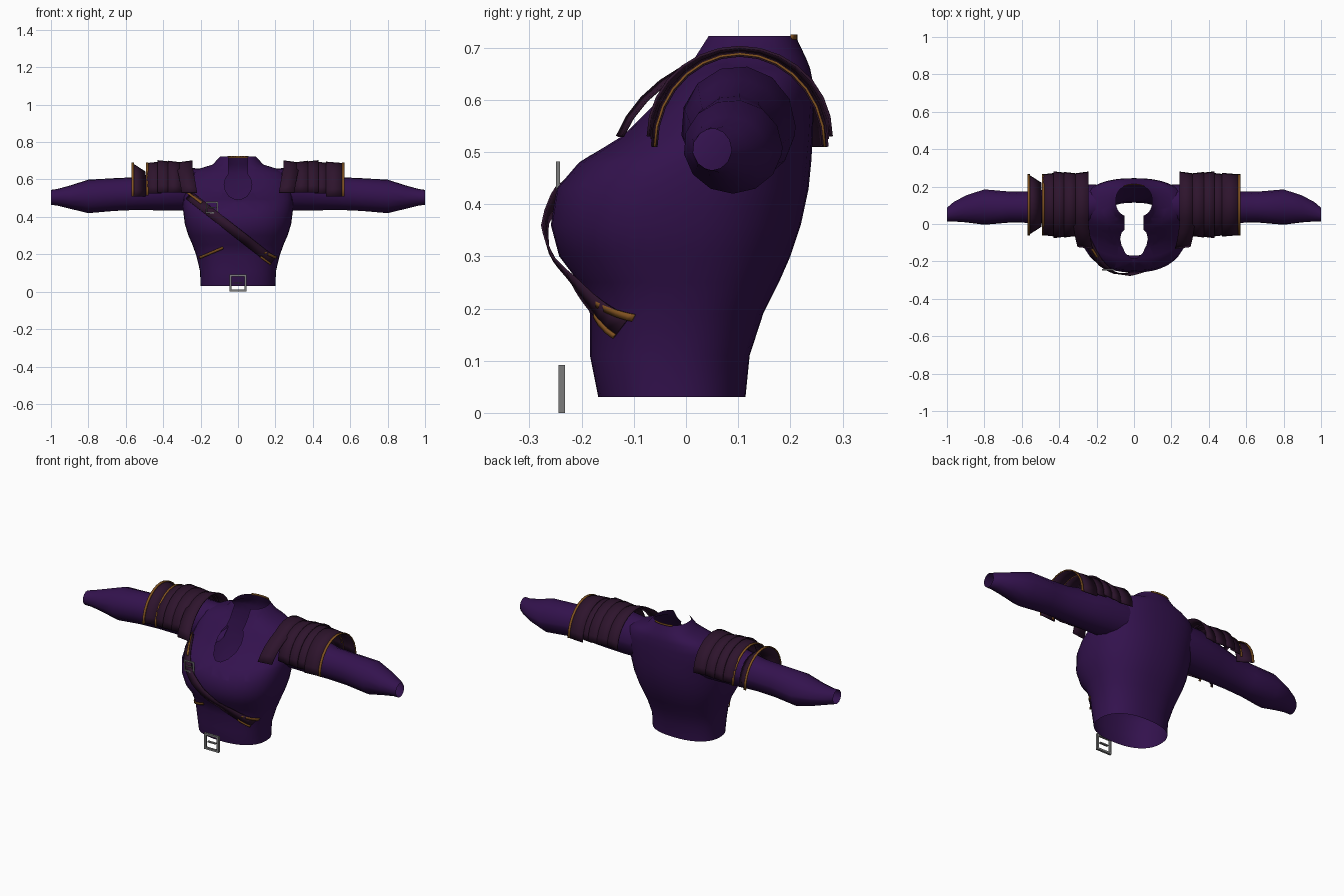
import bpy, bmesh, math
from mathutils import Vector
from mathutils.bvhtree import BVHTree

if "Cube" in bpy.data.objects:
    bpy.data.objects.remove(bpy.data.objects["Cube"])


def material(name, rgb):
    m = bpy.data.materials.new(name)
    m.use_nodes = True
    m.diffuse_color = (*rgb, 1)
    m.node_tree.nodes["Principled BSDF"].inputs["Base Color"].default_value = (*rgb, 1)
    return m


PURPLE = material("purple cloth", (0.033, 0.006, 0.075))
PLUM = material("plum leather", (0.027, 0.007, 0.026))
GOLD = material("gold trim", (0.22, 0.085, 0.015))
GREY = material("grey metal", (0.2, 0.2, 0.2))


def finish(bm, name, mat, thick=0, angle=40):
    bmesh.ops.recalc_face_normals(bm, faces=bm.faces[:])
    me = bpy.data.meshes.new(name)
    bm.to_mesh(me)
    bm.free()
    ob = bpy.data.objects.new(name, me)
    bpy.context.collection.objects.link(ob)
    me.materials.append(mat)
    bpy.ops.object.select_all(action="DESELECT")
    ob.select_set(True)
    bpy.context.view_layer.objects.active = ob
    bpy.ops.object.shade_smooth_by_angle(angle=math.radians(angle))
    if thick:
        mod = ob.modifiers.new("thickness", "SOLIDIFY")
        mod.thickness = thick
        mod.offset = 0
    return ob


def loft(rows, closed=False):
    """Skin a list of equally long point rows."""
    bm = bmesh.new()
    rows = [[bm.verts.new(p) for p in r] for r in rows]
    n = len(rows[0])
    for a, b in zip(rows, rows[1:]):
        for i in range(n if closed else n - 1):
            j = (i + 1) % n
            bm.faces.new((a[i], a[j], b[j], b[i]))
    return bm


def power(v, p):
    return math.copysign(abs(v) ** p, v)


def body_ring(z, hx, yf, yb, angles):
    c, h = (yf + yb) / 2, (yb - yf) / 2
    return [(hx * power(math.cos(a), 0.85), c + h * power(math.sin(a), 0.85), z)
            for a in angles]


# torso: height, half width, front and back depth
TORSO = [(0.03, 0.20, -0.168, 0.114), (0.11, 0.203, -0.184, 0.122),
         (0.19, 0.222, -0.184, 0.148), (0.25, 0.243, -0.205, 0.178),
         (0.30, 0.265, -0.243, 0.200), (0.36, 0.284, -0.259, 0.220),
         (0.43, 0.293, -0.248, 0.235), (0.48, 0.293, -0.205, 0.240),
         (0.53, 0.288, -0.125, 0.243), (0.59, 0.280, -0.065, 0.245),
         (0.635, 0.255, -0.025, 0.243), (0.66, 0.20, 0.0, 0.238),
         (0.68, 0.135, 0.012, 0.230), (0.722, 0.097, 0.035, 0.210)]
turn = [math.tau * i / 40 for i in range(40)]
bm = loft([body_ring(*r, turn) for r in TORSO], closed=True)
skin = BVHTree.FromBMesh(bm)

# keyhole neckline: an oval with a slot running up to the collar
oval = [(0.074 * math.cos(math.tau * i / 14), 0.572 + 0.08 * math.sin(math.tau * i / 14))
        for i in range(14)]
slot = [(0.05, 0.6), (0.05, 0.75), (-0.05, 0.75), (-0.05, 0.6)]
for outline in (oval, slot):
    sides = []
    for (ax, az), (bx, bz) in zip(outline, outline[1:] + outline[:1]):
        normal = Vector((bz - az, 0, ax - bx)).normalized()
        sides.append((Vector((ax, 0, az)), normal))

    def front_faces():
        return [f for f in bm.faces
                if f.calc_center_median().y < 0.08 and f.calc_center_median().z > 0.45]
    for co, no in sides:
        fs = front_faces()
        geom = set(fs)
        for f in fs:
            geom.update(f.edges)
            geom.update(f.verts)
        bmesh.ops.bisect_plane(bm, geom=list(geom), plane_co=co, plane_no=no)
    inside = [f for f in front_faces()
              if all((f.calc_center_median() - co).dot(no) < 0 for co, no in sides)]
    bmesh.ops.delete(bm, geom=inside, context="FACES")
finish(bm, "torso", PURPLE, angle=60)

# gold strip on the back of the collar
arc = [math.radians(60 + 6 * i) for i in range(11)]
finish(loft([body_ring(z, 0.099, 0.035, 0.212, arc) for z in (0.716, 0.725)]),
       "collar_trim", GOLD, 0.004)

# sleeves: x, centre y and z, half depth and half height
SLEEVE = [(0.2, 0.11, 0.55, 0.10, 0.11), (0.3, 0.10, 0.55, 0.11, 0.115),
          (0.42, 0.095, 0.538, 0.098, 0.103), (0.55, 0.09, 0.525, 0.085, 0.088),
          (0.66, 0.09, 0.52, 0.083, 0.088), (0.8, 0.09, 0.51, 0.095, 0.09),
          (0.9, 0.08, 0.506, 0.072, 0.062), (0.965, 0.065, 0.505, 0.052, 0.045),
          (1.0, 0.05, 0.505, 0.037, 0.04)]


def plate(name, s, x0, x1, r0, r1, z0=0.53, skirt=0.0, mat=PLUM):
    """Arched shoulder plate; r0 and r1 grow the arch at its inner and outer edge."""
    rows = []
    for x, r in ((x0, r0), (x1, r1)):
        row = []
        for i in range(15):
            t = math.pi * i / 14
            k = max(0, 1 - t / 0.9) * skirt
            row.append((s * (x - 0.4 * k), 0.103 - (0.16 + r) * math.cos(t) - k,
                        z0 + (0.685 + r - z0) * math.sin(t)))
        rows.append(row)
    finish(loft(rows), name, mat, 0.005)


for s, side in ((1, "left"), (-1, "right")):
    rings = [[(s * x, cy + hy * math.cos(a), cz + hz * math.sin(a)) for a in turn[::3]]
             for x, cy, cz, hy, hz in SLEEVE]
    finish(loft(rings, closed=True), side + "_sleeve", PURPLE, angle=50)
    # overlapping plates from the neck outward
    plate(side + "_shoulder_plate_1", s, 0.243, 0.325, 0.015, 0.004, skirt=0.06)
    plate(side + "_shoulder_plate_2", s, 0.30, 0.375, 0.004, 0.013)
    plate(side + "_shoulder_plate_3", s, 0.36, 0.43, 0.008, 0.016)
    plate(side + "_shoulder_plate_4", s, 0.41, 0.49, 0.009, 0.0, 0.525)
    plate(side + "_plate_4_trim", s, 0.479, 0.491, 0.003, 0.003, 0.515, mat=GOLD)
    # the outer plate flares out on one side and lies over its neighbour on the other
    inner = 0.008 if s > 0 else -0.045
    plate(side + "_shoulder_plate_5", s, 0.47 if s > 0 else 0.495, 0.565, inner, 0.0, 0.51)
    plate(side + "_plate_5_trim", s, 0.556, 0.569, 0.003, 0.003, 0.51, mat=GOLD)


def ribbon(name, p0, p1, width, gap, mat, bulge=0.0):
    """Flat band draped on the chest between two points given as x, z."""
    a, b = Vector(p0), Vector(p1)
    d = (b - a).normalized()
    across = Vector((-d.y, d.x)) * width / 2
    rows, y = [], -0.1
    for i in range(25):
        t = i / 24
        row = []
        for sign in (-1, 1):
            p = a.lerp(b, t) + across * sign
            hit = skin.ray_cast(Vector((p.x, -1, p.y)), Vector((0, 1, 0)))[0]
            y = hit.y if hit else y
            row.append((p.x, y - gap - bulge * math.sin(math.pi * t), p.y))
        rows.append(row)
    finish(loft(rows), name, mat, 0.004)


# diagonal chest strap with gold ends, and the trim under the chest
ribbon("chest_strap", (-0.262, 0.515), (0.185, 0.165), 0.05, 0.005, PLUM, 0.013)
ribbon("strap_upper_trim", (-0.27, 0.53), (-0.195, 0.475), 0.012, 0.012, GOLD)
ribbon("strap_lower_trim", (0.12, 0.187), (0.175, 0.147), 0.01, 0.01, GOLD)
for s, side in ((1, "left"), (-1, "right")):
    ribbon(side + "_chest_trim", (s * 0.08, 0.235), (s * 0.205, 0.182), 0.014, 0.008, GOLD)


def buckle(name, x, y, z, half, bar, depth):
    """Square frame of four bars with a short centre prong."""
    bm = bmesh.new()
    e = half - bar / 2
    parts = [(0, e, half * 2, bar), (0, -e, half * 2, bar),
             (e, 0, bar, half * 2), (-e, 0, bar, half * 2), (0, 0, half * 1.1, bar * 0.6)]
    for px, pz, w, h in parts:
        cube = bmesh.ops.create_cube(bm, size=1)["verts"]
        bmesh.ops.scale(bm, vec=(w, depth, h), verts=cube)
        bmesh.ops.translate(bm, vec=(x + px, y, z + pz), verts=cube)
    finish(bm, name, GREY, angle=30)


buckle("belt_buckle", 0.0, -0.238, 0.046, 0.046, 0.011, 0.012)
buckle("strap_buckle", -0.14, -0.245, 0.45, 0.032, 0.007, 0.008)
